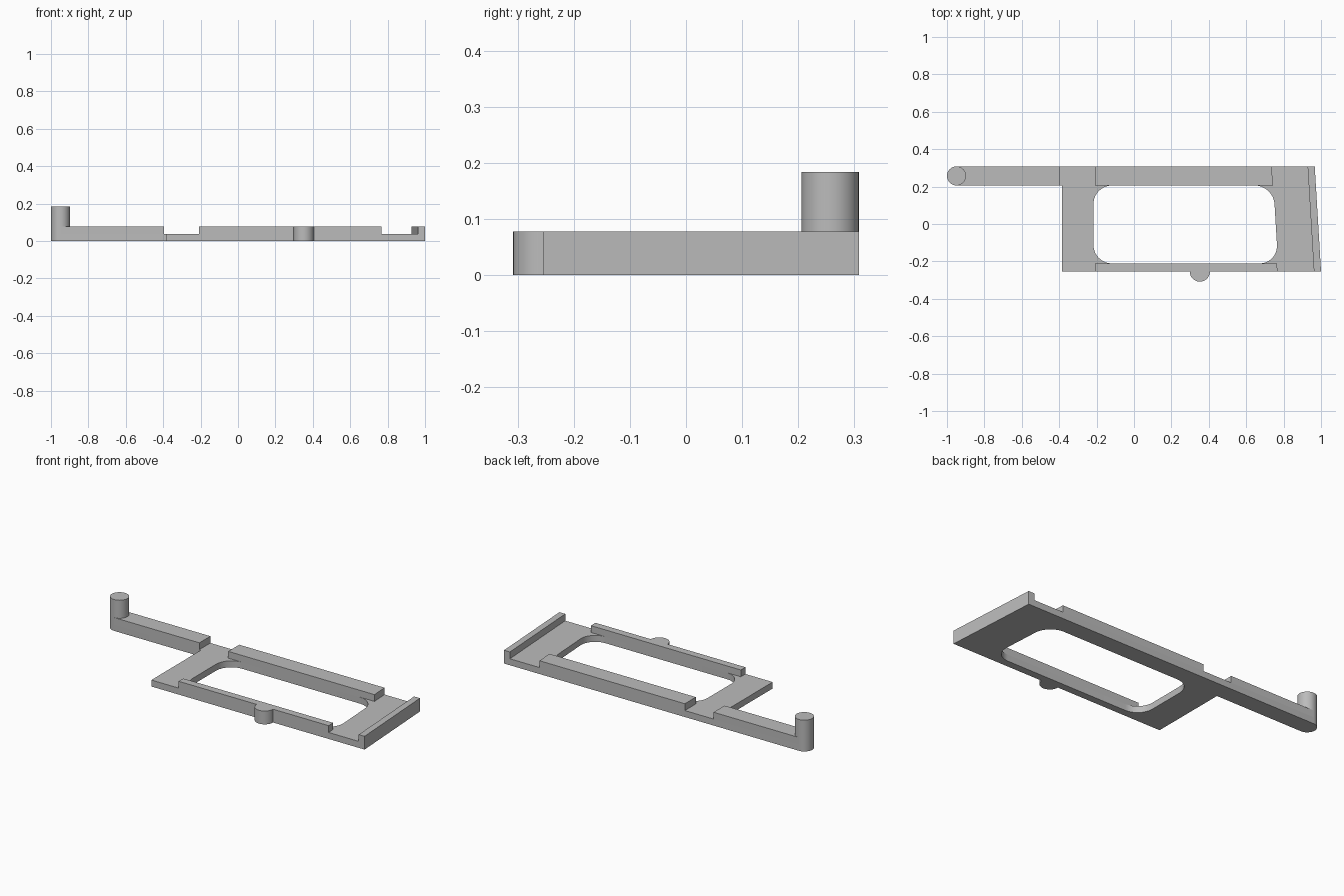
import bpy, bmesh, math

cube = bpy.data.objects.get("Cube")
if cube:
    bpy.data.objects.remove(cube, do_unlink=True)

PLATE_TOP, RAIL_TOP, POST_TOP = 0.038, 0.078, 0.184
BACK, FRONT, INNER_BACK, INNER_FRONT = 0.308, -0.254, 0.206, -0.211
POST_X, POST_R = -0.949, 0.051
POST_Y = (BACK + INNER_BACK) / 2

grey = bpy.data.materials.new("plain grey")
grey.use_nodes = True
grey.diffuse_color = (0.5, 0.5, 0.5, 1)
grey.node_tree.nodes["Principled BSDF"].inputs["Base Color"].default_value = grey.diffuse_color


def arc(cx, cy, r, start, end, steps):
    angles = [math.radians(start + (end - start) * i / steps) for i in range(steps + 1)]
    return [(cx + r * math.cos(a), cy + r * math.sin(a)) for a in angles]


def slant(x, y):
    """Shift x so the edge follows the tilted right end of the frame."""
    return x + (FRONT - y) * 0.06


def prism(name, outline, z0, z1):
    """Extrude a counter-clockwise outline between two heights."""
    bm = bmesh.new()
    face = bm.faces.new([bm.verts.new((x, y, z0)) for x, y in outline])
    top = bmesh.ops.extrude_face_region(bm, geom=[face])
    for v in top["geom"]:
        if isinstance(v, bmesh.types.BMVert):
            v.co.z = z1
    bmesh.ops.recalc_face_normals(bm, faces=bm.faces)
    mesh = bpy.data.meshes.new(name)
    bm.to_mesh(mesh)
    bm.free()
    mesh.materials.append(grey)
    obj = bpy.data.objects.new(name, mesh)
    bpy.context.collection.objects.link(obj)
    return obj


def bar(name, x0, x1, y0, y1, z0, z1, tilt_left=False, tilt_right=False):
    """Rectangular bar whose ends may follow the tilt."""
    def end(x, y, tilt):
        return (slant(x, y) if tilt else x, y)
    return prism(name, [end(x0, y0, tilt_left), end(x1, y0, tilt_right),
                        end(x1, y1, tilt_right), end(x0, y1, tilt_left)], z0, z1)


# Base plate with the lower half of the side arm
plate_outline = [(-0.385, FRONT), (1.0, FRONT), (slant(1.0, BACK), BACK)]
plate_outline += arc(POST_X, POST_Y, POST_R, 90, 270, 24)
plate_outline += [(-0.385, INNER_BACK)]
plate = prism("base_plate", plate_outline, 0, PLATE_TOP)

# Rounded window through the plate
R = 0.1
left, right = -0.217, 0.773
window = arc(left + R, INNER_FRONT + R, R, 180, 270, 12)
window += [(slant(x, y), y) for x, y in
           arc(right - R, INNER_FRONT + R, R, 270, 360, 12)
           + arc(right - R, INNER_BACK - R, R, 0, 90, 12)]
window += arc(left + R, INNER_BACK - R, R, 90, 180, 12)
cutter = prism("window_cutter", window, -0.1, 0.1)
cutter.hide_render = True
mod = plate.modifiers.new("window", 'BOOLEAN')
mod.operation, mod.solver, mod.object = 'DIFFERENCE', 'EXACT', cutter
bpy.context.view_layer.update()
graph = bpy.context.evaluated_depsgraph_get()
cut_mesh = bpy.data.meshes.new_from_object(plate.evaluated_get(graph))
plate.modifiers.clear()
plate.data = cut_mesh
bpy.data.objects.remove(cutter, do_unlink=True)

# Raised rails, end lip and upper arm
bar("back_rail", -0.208, 0.77, INNER_BACK, BACK, PLATE_TOP, RAIL_TOP, tilt_right=True)
bar("front_rail", -0.208, 0.767, FRONT, INNER_FRONT, PLATE_TOP, RAIL_TOP, tilt_right=True)
bar("end_lip", 0.962, 1.0, FRONT, BACK, PLATE_TOP, RAIL_TOP, True, True)
bar("side_arm", POST_X, -0.395, INNER_BACK, BACK, PLATE_TOP, RAIL_TOP)

# Upright post and half-round boss
post = prism("end_post", arc(POST_X, POST_Y, POST_R, 0, 352.5, 47), PLATE_TOP, POST_TOP)
boss = prism("front_boss", arc(0.352, FRONT, 0.054, 180, 360, 24), 0, RAIL_TOP)

# Smooth the round walls, keep the edges sharp
bpy.ops.object.select_all(action='DESELECT')
for obj in (plate, post, boss):
    obj.select_set(True)
bpy.context.view_layer.objects.active = plate
bpy.ops.object.shade_smooth_by_angle(angle=math.radians(30))
